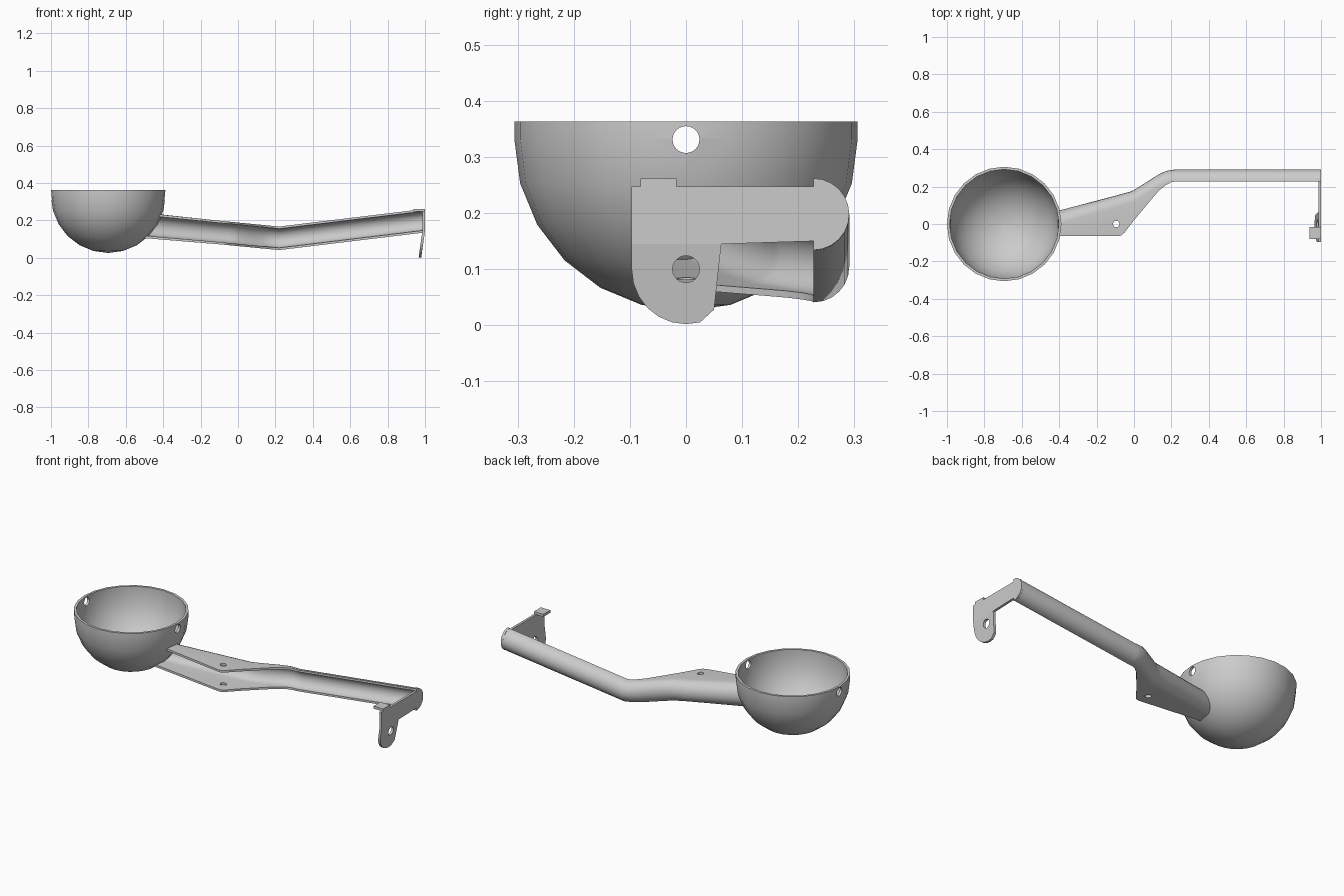
import bpy, bmesh, math
from math import sin, cos, pi, radians

if "Cube" in bpy.data.objects:
    bpy.data.objects.remove(bpy.data.objects["Cube"])

CUP_X, CUP_Z, R, WALL = -0.694, 0.332, 0.306, 0.014


def make(name, verts, faces, smooth=False):
    me = bpy.data.meshes.new(name)
    me.from_pydata(verts, [], faces)
    bm = bmesh.new()
    bm.from_mesh(me)
    bmesh.ops.remove_doubles(bm, verts=bm.verts, dist=1e-5)
    bmesh.ops.recalc_face_normals(bm, faces=bm.faces)
    bm.to_mesh(me)
    bm.free()
    ob = bpy.data.objects.new(name, me)
    bpy.context.collection.objects.link(ob)
    return ob


def activate(ob):
    bpy.ops.object.select_all(action='DESELECT')
    ob.select_set(True)
    bpy.context.view_layer.objects.active = ob


def smooth(ob, deg=32):
    activate(ob)
    bpy.ops.object.shade_smooth_by_angle(angle=radians(deg))


def drill(ob, loc, r, depth, rot=(0, 0, 0)):
    bpy.ops.mesh.primitive_cylinder_add(vertices=24, radius=r, depth=depth,
                                        location=loc, rotation=rot)
    cutter = bpy.context.object
    cutter.hide_render = True
    activate(ob)
    m = ob.modifiers.new("hole", 'BOOLEAN')
    m.operation, m.object, m.solver = 'DIFFERENCE', cutter, 'EXACT'
    bpy.ops.object.modifier_apply(modifier=m.name)
    bpy.data.objects.remove(cutter)


def loft(name, rings, closed_ends=True, wrap=False):
    n, k = len(rings[0]), len(rings)
    verts = [p for ring in rings for p in ring]
    faces = []
    for i in range(k if wrap else k - 1):
        a, b = i * n, ((i + 1) % k) * n
        faces += [(a + j, a + (j + 1) % n, b + (j + 1) % n, b + j) for j in range(n)]
    if closed_ends:
        faces += [tuple(range(n)), tuple(range((k - 1) * n, k * n))]
    return make(name, verts, faces)


def prism_x(name, outline, x0, x1):
    return loft(name, [[(x, y, z) for y, z in outline] for x in (x0, x1)])


# cup: revolved bowl with a short straight rim
SEG, TOP, TIP = 24, 0.363, 0.004
prof = [(R * cos(radians(a)), CUP_Z - R * sin(radians(a))) for a in range(75, -1, -15)]
prof = [(TIP, CUP_Z - R)] + prof + [(R, TOP)]
ri = R - WALL
prof += [(ri, TOP)] + [(ri * cos(radians(a)), CUP_Z - ri * sin(radians(a)))
                       for a in range(0, 76, 15)] + [(TIP, CUP_Z - ri)]
rings = [[(CUP_X + r * cos(2 * pi * s / SEG), r * sin(2 * pi * s / SEG), z)
          for s in range(SEG)] for r, z in prof]
cup = loft("cup", rings)
drill(cup, (CUP_X, 0, 0.331), 0.024, 0.8, (0, pi / 2, 0))
smooth(cup)

# handle: folded C-channel, open toward the front, (x, back y, front y) stations
H, T, ARC = 0.063, 0.012, 12


def mid_z(x):
    return 0.104 + (0.22 - x) * 0.097 if x < 0.22 else 0.104 + (x - 0.22) * 0.121


def section(x, yb, yf):
    c, z0 = max(yb - H, yf + 0.001), mid_z(x)
    pts = []
    for r, order in ((H, 1), (H - T, -1)):
        side = [(yf, r)]
        side += [(c + r * sin(pi * i / ARC), r * cos(pi * i / ARC)) for i in range(ARC + 1)]
        side += [(yf, -r)]
        pts += side[::order]
    return [(x, y, z0 + z) for y, z in pts]


stations = [(-0.445, 0.059, -0.065), (-0.085, 0.155, -0.065), (-0.068, 0.16, -0.061),
            (-0.05, 0.165, -0.045), (-0.02, 0.173, -0.006), (0.0, 0.182, 0.02),
            (0.05, 0.213, 0.08), (0.1, 0.245, 0.14), (0.135, 0.267, 0.18),
            (0.17, 0.283, 0.208), (0.2, 0.289, 0.224), (0.22, 0.291, 0.227),
            (0.988, 0.291, 0.227)]
rings = [section(*s) for s in stations]
# fit the first section onto the cup wall
rings[0] = [(CUP_X + math.sqrt(0.3 ** 2 - (z - CUP_Z) ** 2 - y * y), y, z)
            for x, y, z in rings[0]]
handle = loft("handle", rings)
drill(handle, (-0.095, 0, 0.135), 0.017, 0.3)
smooth(handle)

# end plate closing the channel and reaching across to the front
Z_END = 0.198
outline = [(-0.097, 0.145), (0.07, 0.145), (0.227, 0.15), (0.227, Z_END - 0.064)]
outline += [(0.227 + 0.064 * sin(pi * i / 12), Z_END - 0.064 * cos(pi * i / 12))
            for i in range(1, 13)]
outline += [(0.227, 0.247), (-0.097, 0.247)]
prism_x("end_plate", outline, 0.986, 1.0)

# hanging tongue, tilted back toward the cup
outline = [(-0.097, 0.145)]
outline += [(-0.097 * cos(radians(a)), 0.1 - 0.098 * sin(radians(a))) for a in range(0, 106, 15)]
outline += [(0.05, 0.028), (0.063, 0.145)]
tongue = prism_x("tongue", outline, 0.986, 1.0)
drill(tongue, (0.993, 0, 0.1), 0.024, 0.1, (0, pi / 2, 0))
for v in tongue.data.vertices:
    v.co.x -= (0.145 - v.co.z) * 0.14

# small folded tab on top of the plate
bpy.ops.mesh.primitive_cube_add(size=1, location=(0.969, -0.049, 0.2545))
tab = bpy.context.object
tab.name = "top_tab"
tab.scale = (0.062, 0.064, 0.015)
